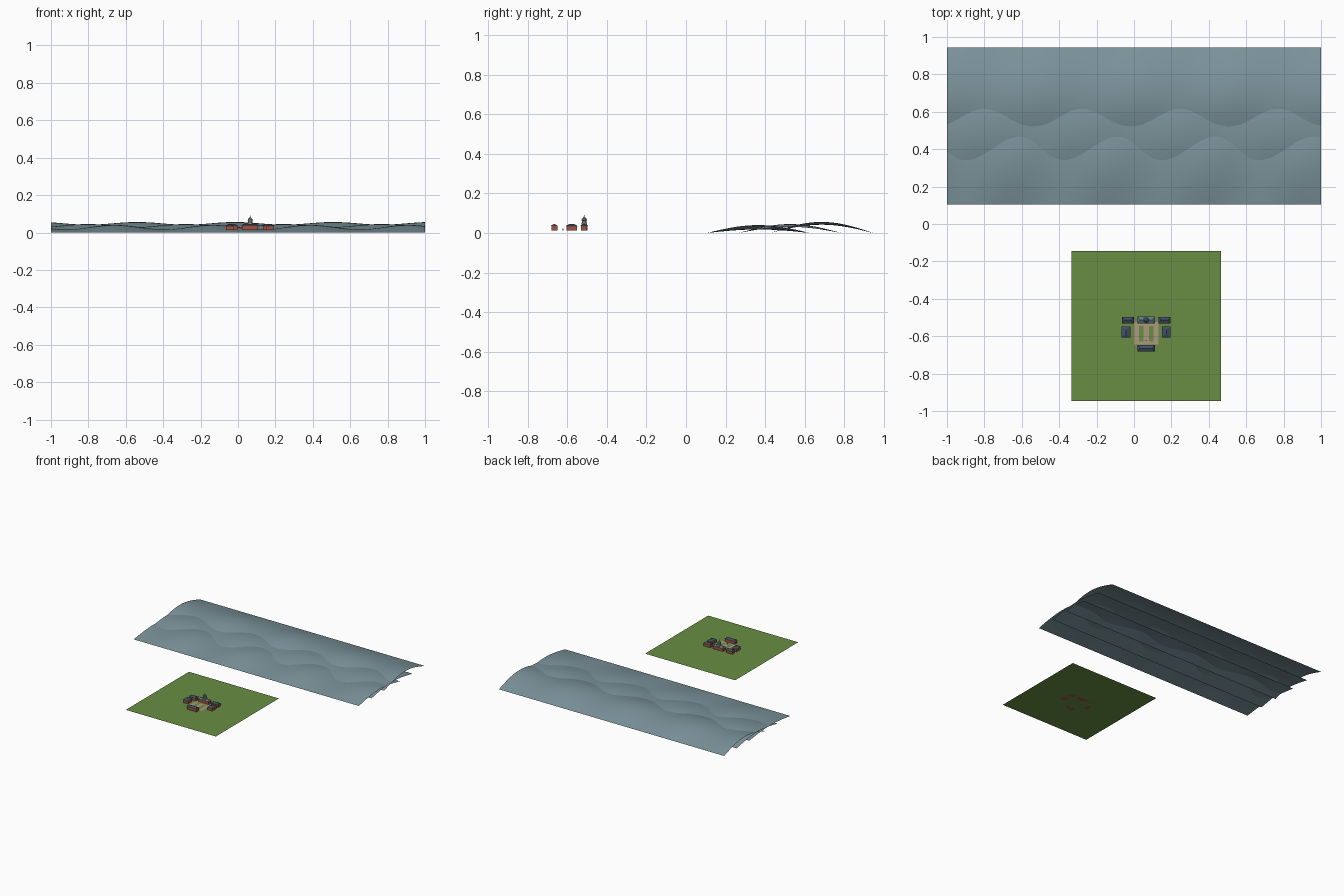
import bpy, bmesh, math

if "Cube" in bpy.data.objects:
    bpy.data.objects.remove(bpy.data.objects["Cube"])

def material(name, r, g, b):
    m = bpy.data.materials.new(name)
    m.diffuse_color = (r, g, b, 1)
    m.use_nodes = True
    m.node_tree.nodes["Principled BSDF"].inputs["Base Color"].default_value = m.diffuse_color
    return m

GRASS = material("grass green", 0.14, 0.27, 0.055)
HILL = material("misty blue", 0.20, 0.295, 0.33)
BRICK = material("brick red", 0.36, 0.085, 0.05)
SLATE = material("dark slate", 0.055, 0.08, 0.13)
LEAD = material("pale slate", 0.13, 0.20, 0.24)
STONE = material("grey stone", 0.28, 0.28, 0.27)
PAVING = material("tan paving", 0.42, 0.32, 0.21)

def make(name, bm, mat):
    me = bpy.data.meshes.new(name)
    bm.to_mesh(me)
    bm.free()
    ob = bpy.data.objects.new(name, me)
    bpy.context.collection.objects.link(ob)
    me.materials.append(mat)
    return ob

def sheet(name, x0, x1, y0, y1, z, mat):
    bm = bmesh.new()
    bm.faces.new([bm.verts.new(p) for p in
                  ((x0, y0, z), (x1, y0, z), (x1, y1, z), (x0, y1, z))])
    return make(name, bm, mat)

def box(name, cx, cy, w, d, z0, z1, mat):
    bm = bmesh.new()
    bmesh.ops.create_cube(bm, size=1)
    for v in bm.verts:
        v.co = (cx + v.co.x * w, cy + v.co.y * d, (z0 + z1) / 2 + v.co.z * (z1 - z0))
    return make(name, bm, mat)

def hip_roof(name, cx, cy, w, d, z0, z1, mat):
    # hipped roof with its ridge along the longer side
    bm = bmesh.new()
    a, b = w / 2, d / 2
    e = [bm.verts.new((cx + x, cy + y, z0)) for x, y in ((-a, -b), (a, -b), (a, b), (-a, b))]
    k = min(a, b) * 0.75
    if w > d:
        r = [bm.verts.new((cx + s * (a - k), cy, z1)) for s in (-1, 1)]
        faces = [(e[0], e[1], r[1], r[0]), (e[1], e[2], r[1]),
                 (e[2], e[3], r[0], r[1]), (e[3], e[0], r[0])]
    else:
        r = [bm.verts.new((cx, cy + s * (b - k), z1)) for s in (-1, 1)]
        faces = [(e[0], e[1], r[0]), (e[1], e[2], r[1], r[0]),
                 (e[2], e[3], r[1]), (e[3], e[0], r[0], r[1])]
    for f in faces:
        bm.faces.new(f)
    bm.faces.new(e[::-1])
    return make(name, bm, mat)

def lathe(name, cx, cy, profile, sides, mat):
    bm = bmesh.new()
    rings = [[bm.verts.new((cx + r * math.cos(2 * math.pi * (i + .5) / sides),
                            cy + r * math.sin(2 * math.pi * (i + .5) / sides), z))
              for i in range(sides)] for r, z in profile]
    for lo, hi in zip(rings, rings[1:]):
        for i in range(sides):
            j = (i + 1) % sides
            bm.faces.new((lo[i], lo[j], hi[j], hi[i]))
    bm.faces.new(rings[0][::-1])
    bm.faces.new(rings[-1])
    return make(name, bm, mat)

# three overlapping rolling ridges
def ridge(name, y0, base, swing, crest_x):
    nx, ny, depth = 120, 20, 0.52
    bm = bmesh.new()
    rows = []
    for j in range(ny + 1):
        t = j / ny
        rows.append([])
        for i in range(nx + 1):
            x = -1 + 2 * i / nx
            h = base + swing * math.cos(12 * (x - crest_x))
            rows[-1].append(bm.verts.new((x, y0 + depth * t, h * math.sin(math.pi * t))))
    for a, b in zip(rows, rows[1:]):
        for i in range(nx):
            f = bm.faces.new((a[i], a[i + 1], b[i + 1], b[i]))
            f.smooth = True
    return make(name, bm, HILL)

ridge("near_ridge", 0.105, 0.029, 0.011, -0.136)
ridge("middle_ridge", 0.265, 0.038, 0.007, 0.245)
ridge("far_ridge", 0.425, 0.049, 0.007, -0.015)

# lawn, paved court and its two grass beds
CX, G = 0.065, 0.013
sheet("lawn", CX - 0.4, CX + 0.4, -0.945, -0.145, G, GRASS)
sheet("court_paving", CX - 0.065, CX + 0.065, -0.645, -0.525, G + 0.0012, PAVING)
for s in (-1, 1):
    x = CX + s * 0.027
    sheet("grass_bed", x - 0.012, x + 0.012, -0.628, -0.545, G + 0.0024, GRASS)

# brick buildings around the court
def building(name, cx, cy, w, d, eave, top, roof):
    box(name + "_walls", cx, cy, w - 0.006, d - 0.006, G, eave, BRICK)
    box(name + "_cornice", cx, cy, w - 0.002, d - 0.002, eave, eave + 0.002, STONE)
    hip_roof(name + "_roof", cx, cy, w, d, eave + 0.002, top, roof)

building("main_hall", CX, -0.514, 0.092, 0.038, 0.037, 0.048, LEAD)
building("front_hall", CX, -0.665, 0.092, 0.036, 0.035, 0.046, SLATE)
for s, side in ((-1, "left"), (1, "right")):
    building(side + "_rear_wing", CX + s * 0.098, -0.514, 0.064, 0.036, 0.034, 0.045, SLATE)
    building(side + "_wing", CX + s * 0.108, -0.577, 0.046, 0.058, 0.034, 0.045, SLATE)

# cupola on the main hall
box("cupola_base", CX, -0.514, 0.026, 0.026, 0.042, 0.052, STONE)
lathe("cupola_drum", CX, -0.514, [(0.013, 0.052), (0.013, 0.064), (0.0155, 0.065), (0.0155, 0.067)], 8, STONE)
lathe("cupola_dome", CX, -0.514,
      [(0.0135, 0.067), (0.012, 0.072), (0.008, 0.077), (0.003, 0.080), (0.002, 0.086), (0.0005, 0.092)], 8, LEAD)

# small monument on the central path
box("monument", CX, -0.622, 0.005, 0.005, G, 0.024, STONE)
